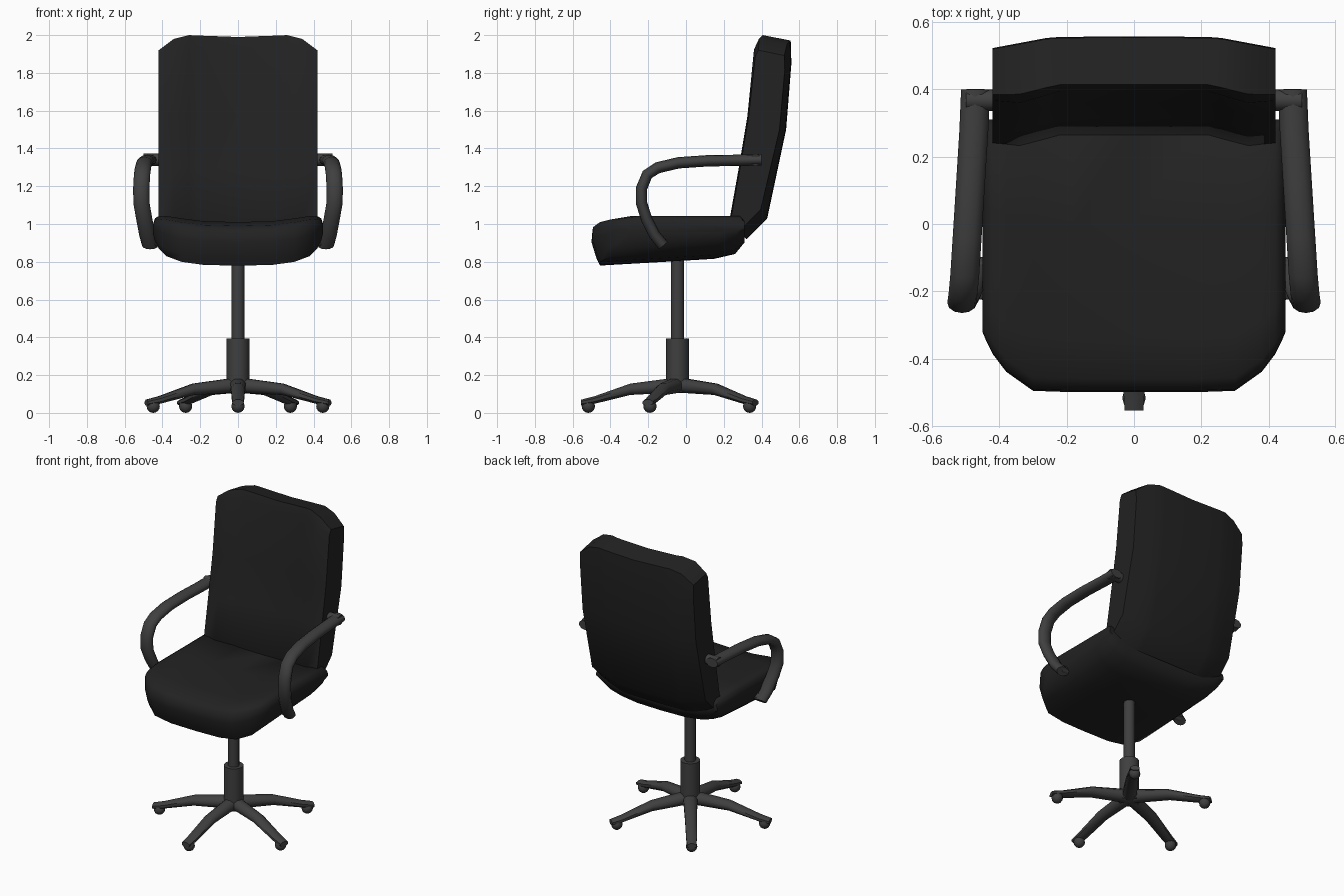
import bpy, bmesh, math
from mathutils import Vector

if "Cube" in bpy.data.objects:
    bpy.data.objects.remove(bpy.data.objects["Cube"])


def material(name, v):
    m = bpy.data.materials.new(name)
    m.diffuse_color = (v, v, v, 1)
    m.use_nodes = True
    m.node_tree.nodes["Principled BSDF"].inputs["Base Color"].default_value = m.diffuse_color
    return m


FABRIC = material("black_fabric", 0.016)
PLASTIC = material("dark_grey_plastic", 0.05)


def finish(bm, name, mat, angle):
    bmesh.ops.recalc_face_normals(bm, faces=bm.faces)
    me = bpy.data.meshes.new(name)
    bm.to_mesh(me)
    bm.free()
    ob = bpy.data.objects.new(name, me)
    bpy.context.collection.objects.link(ob)
    me.materials.append(mat)
    bpy.ops.object.select_all(action='DESELECT')
    ob.select_set(True)
    bpy.context.view_layer.objects.active = ob
    bpy.ops.object.shade_smooth_by_angle(angle=math.radians(angle))
    return ob


def loft(rings, name, mat, angle=50):
    """Skin a list of equal-length point rings and cap both ends."""
    bm = bmesh.new()
    vs = [[bm.verts.new(p) for p in r] for r in rings]
    n = len(vs[0])
    for a, b in zip(vs, vs[1:]):
        for i in range(n):
            j = (i + 1) % n
            bm.faces.new((a[i], a[j], b[j], b[i]))
    bm.faces.new(vs[0])
    bm.faces.new(vs[-1])
    return finish(bm, name, mat, angle)


def mirrored(half):
    """Stations for x >= 0 repeated on the negative side."""
    return [(-s[0],) + s[1:] for s in reversed(half[1:])] + half


def mirror_x(ob):
    ob.modifiers.new("mirror", 'MIRROR')


# Seat cushion: side profile lofted across x, dished in the middle
seat_profile = [(-.50, .90), (-.495, .96), (-.46, .985), (-.34, 1.005), (0, 1.005),
                (.28, 1.005), (.31, .97), (.31, .90), (.26, .84), (.15, .815),
                (-.1, .80), (-.455, .78), (-.475, .82)]
# x, depth scale, bottom z, top z
seat_half = [(0, 1, .78, 1.01), (.18, 1, .783, 1.015), (.30, .995, .80, 1.03),
             (.38, .925, .83, 1.042), (.42, .86, .87, 1.042), (.44, .81, .91, 1.03),
             (.45, .78, .95, 1.0)]
loft([[(x, .31 - (.31 - y) * s, zb + (z - .78) / .225 * (zt - zb)) for y, z in seat_profile]
      for x, s, zb, zt in mirrored(seat_half)], "seat", FABRIC)

# Backrest: side profile lofted across x, with side bolsters and cut top corners
# y, z, front weight, top weight, bottom weight
back_profile = [(.265, 1.02, 1, 0, 0), (.315, 1.30, 1, 0, 0), (.36, 1.57, 1, 0, 0),
                (.395, 1.93, 1, .6, 0), (.415, 1.99, .6, 1, 0), (.555, 1.962, 0, 1, 0),
                (.558, 1.85, 0, .5, 0), (.53, 1.5, 0, 0, 0), (.43, 1.03, 0, 0, 1),
                (.32, .92, 0, 0, 1)]
# x, front shift, back shift, top shift, bottom lift
back_half = [(0, 0, 0, 0, 0), (.22, 0, -.002, .008, 0), (.26, -.012, -.005, .01, .005),
             (.34, -.035, -.02, -.01, .02), (.42, -.028, -.035, -.07, .045)]
loft([[(x, y + f * df + (1 - f) * db, z + t * dt + b * dl) for y, z, f, t, b in back_profile]
      for x, df, db, dt, dl in mirrored(back_half)], "backrest", FABRIC)

# Armrests: flattened tube swept along a bent path
path = [Vector(p) for p in [(.465, -.12, .885), (.48, -.165, .94), (.497, -.21, 1.03),
                            (.511, -.235, 1.11), (.512, -.235, 1.19), (.508, -.205, 1.262),
                            (.503, -.15, 1.298), (.496, -.04, 1.324), (.486, .12, 1.335),
                            (.476, .28, 1.337), (.471, .40, 1.34)]]
rings = []
for i, p in enumerate(path):
    t = path[min(i + 1, len(path) - 1)] - path[max(i - 1, 0)]
    nrm = Vector((0, -t.z, t.y)).normalized()
    rings.append([p + Vector((.043 * math.cos(a), 0, 0)) + nrm * (.03 * math.sin(a))
                  for a in [k * math.tau / 12 for k in range(12)]])
mirror_x(loft(rings, "armrest", PLASTIC))


def stub(name, x0, x1, y, z, r):
    ring = [(y + r * math.cos(k * math.tau / 12), z + r * math.sin(k * math.tau / 12))
            for k in range(12)]
    mirror_x(loft([[(x, a, b) for a, b in ring] for x in (x0, x1)], name, PLASTIC))


# Short pegs joining the arms to the back and the seat
stub("arm_back_peg", .38, .50, .368, 1.34, .032)
stub("arm_seat_peg", .38, .47, -.13, .905, .025)

# Gas column and its sleeve
CY = -.045


def column(name, stations):
    loft([[(r * math.cos(k * math.tau / 16), CY + r * math.sin(k * math.tau / 16), z)
           for k in range(16)] for r, z in stations], name, PLASTIC, 40)


column("column", [(.034, .36), (.034, .83)])
column("column_sleeve", [(.06, .11), (.06, .395)])

# Five-star base with a caster under each leg tip
# distance, half width, bottom z, top z
leg_stations = [(0, .042, .105, .182), (.06, .042, .105, .18), (.25, .037, .095, .155),
                (.44, .032, .048, .088), (.51, .028, .038, .07)]
for n in range(5):
    ang = -math.pi / 2 + n * math.tau / 5
    c, s = math.cos(ang), math.sin(ang)
    rings = []
    for d, w, zb, zt in leg_stations:
        ring = []
        for k in range(8):
            a = (k + .5) * math.tau / 8
            u = w * math.cos(a) / math.cos(math.pi / 8)
            v = (zb + zt) / 2 + (zt - zb) / 2 * math.sin(a) / math.cos(math.pi / 8)
            ring.append((c * d - s * u, CY + s * d + c * u, v))
        rings.append(ring)
    loft(rings, f"base_leg_{n + 1}", PLASTIC, 50)

    bm = bmesh.new()
    bmesh.ops.create_uvsphere(bm, u_segments=12, v_segments=8, radius=.035)
    bmesh.ops.translate(bm, verts=bm.verts, vec=(c * .472, CY + s * .472, .035))
    finish(bm, f"caster_{n + 1}", PLASTIC, 60)
